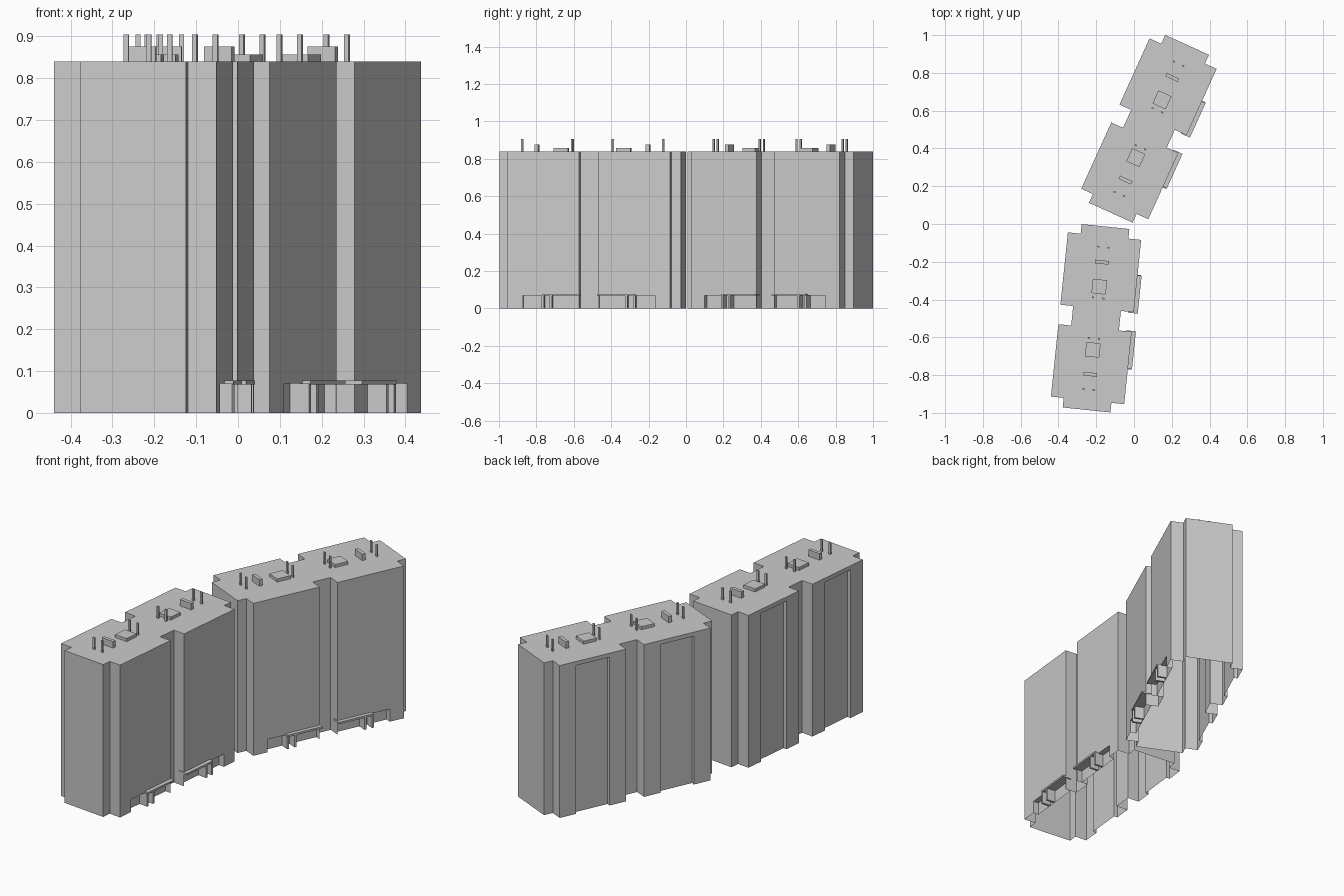
import bpy, bmesh, math
from mathutils import Matrix, Vector

if "Cube" in bpy.data.objects:
    bpy.data.objects.remove(bpy.data.objects["Cube"])

H = 0.84                      # roof height
HW, HL = 0.195, 0.437         # main half width / half length
EW, EL = 0.127, 0.488         # end bay half width / half length
WAIST = 0.052                 # half length of the side notches


def add_boxes(bm, boxes):
    for (x0, x1), (y0, y1), (z0, z1) in boxes:
        m = Matrix.Translation(((x0 + x1) / 2, (y0 + y1) / 2, (z0 + z1) / 2)) \
            @ Matrix.Diagonal((x1 - x0, y1 - y0, z1 - z0, 1))
        bmesh.ops.create_cube(bm, size=1, matrix=m)


def both_ends(boxes):
    """Repeat boxes mirrored along the length of the building."""
    return boxes + [(x, (-y[1], -y[0]), z) for x, y, z in boxes]


def to_mesh(bm, name):
    bmesh.ops.recalc_face_normals(bm, faces=bm.faces)
    me = bpy.data.meshes.new(name)
    bm.to_mesh(me)
    bm.free()
    return me


def box_mesh(name, boxes):
    bm = bmesh.new()
    add_boxes(bm, both_ends(boxes))
    return to_mesh(bm, name)


def add_object(name, me, matrix=Matrix()):
    ob = bpy.data.objects.new(name, me)
    bpy.context.collection.objects.link(ob)
    ob.matrix_world = matrix
    return ob


def tower_mesh():
    # plan outline from one quarter, mirrored around both axes
    quarter = [(EW, WAIST), (HW, WAIST), (HW, HL), (EW, HL), (EW, EL)]
    right = [(x, -y) for x, y in reversed(quarter)] + quarter
    outline = right + [(-x, -y) for x, y in right]
    bm = bmesh.new()
    base = bm.faces.new([bm.verts.new((x, y, 0)) for x, y in outline])
    top = bmesh.ops.extrude_face_region(bm, geom=[base])["geom"]
    bmesh.ops.translate(bm, vec=(0, 0, H),
                        verts=[v for v in top if isinstance(v, bmesh.types.BMVert)])
    body = add_object("tower_blank", to_mesh(bm, "tower_blank"))

    # entrance niches on the street side, tall shallow recesses at the rear
    cut = add_object("recess_cutter", box_mesh("recess_cutter", [
        ((0.164, 0.30), (0.053, 0.355), (-0.1, 0.07)),
        ((-0.30, -HW + 0.02), (0.147, 0.342), (-0.1, 0.818))]))
    cut.hide_render = True
    mod = body.modifiers.new("recesses", 'BOOLEAN')
    mod.operation, mod.solver, mod.object = 'DIFFERENCE', 'EXACT', cut
    bpy.context.view_layer.update()
    me = bpy.data.meshes.new_from_object(
        body.evaluated_get(bpy.context.evaluated_depsgraph_get()))
    for ob in (body, cut):
        bpy.data.objects.remove(ob)

    # the shell is open underneath
    bm = bmesh.new()
    bm.from_mesh(me)
    under = [f for f in bm.faces if all(v.co.z < 1e-4 for v in f.verts)]
    bmesh.ops.delete(bm, geom=under, context='FACES')
    bm.to_mesh(me)
    bm.free()
    return me


def rod(x, y):
    return ((x - 0.006, x + 0.006), (y - 0.004, y + 0.004), (H, 0.905))


parts = {
    "tower": tower_mesh(),
    # thin slabs over the entrances
    "entrance_canopies": box_mesh("entrance_canopies", [
        ((0.164, 0.217), (0.047, 0.248), (0.068, 0.078))]),
    # pairs of stub walls beside each door
    "entrance_fins": box_mesh("entrance_fins", [
        ((0.164, 0.214), (0.197, 0.209), (0, 0.07)),
        ((0.164, 0.214), (0.240, 0.252), (0, 0.07))]),
    # low square hatches
    "roof_hatches": box_mesh("roof_hatches", [
        ((-0.038, 0.038), (0.13, 0.206), (H, 0.857))]),
    # narrow upright slabs
    "roof_vents": box_mesh("roof_vents", [
        ((-0.036, 0.036), (0.289, 0.308), (H, 0.876))]),
    # tall pipes
    "roof_pipes": box_mesh("roof_pipes", [
        rod(x, y) for x in (-0.027, 0.027) for y in (0.108, 0.379)]),
}

# two identical buildings, turned differently
for label, pos, angle in (("south", (-0.201, -0.499, 0), -5.9),
                          ("north", (0.079, 0.504, 0), -24.45)):
    place = Matrix.Translation(Vector(pos)) @ Matrix.Rotation(math.radians(angle), 4, 'Z')
    for name, me in parts.items():
        add_object(f"{label}_{name}", me, place)
